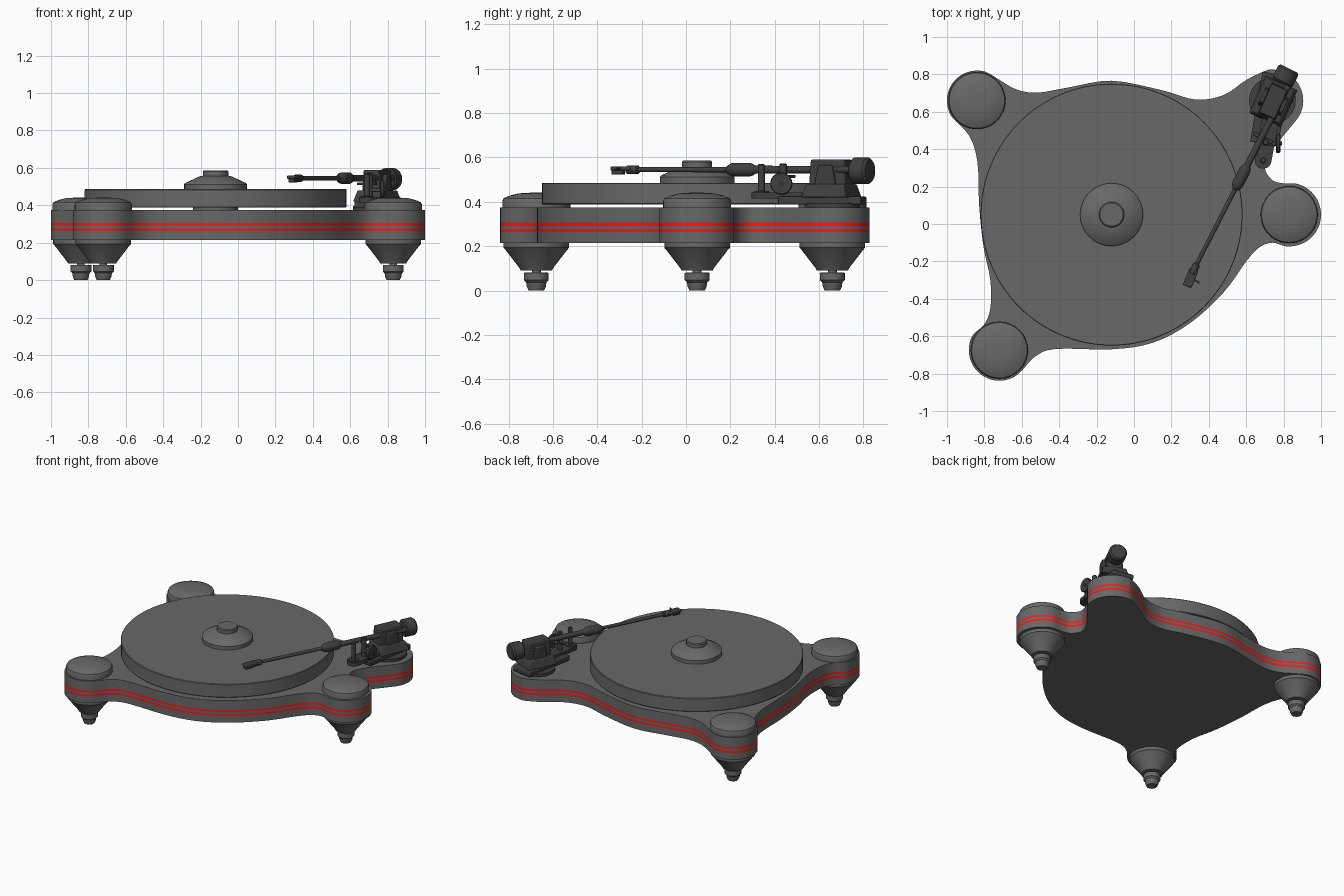
import bpy, bmesh
from math import sin, cos, pi, radians
from mathutils import Vector, Matrix

if "Cube" in bpy.data.objects:
    bpy.data.objects.remove(bpy.data.objects["Cube"])


def material(name, rgb):
    m = bpy.data.materials.new(name)
    m.diffuse_color = (*rgb, 1)
    m.use_nodes = True
    m.node_tree.nodes["Principled BSDF"].inputs["Base Color"].default_value = m.diffuse_color
    return m


GREY = material("graphite", (0.14, 0.14, 0.14))
DARK = material("dark_metal", (0.05, 0.05, 0.05))
RED = material("red_stripe", (0.9, 0.01, 0.01))


def loft(name, rings, mats=(GREY,), red_bands=(), matrix=None):
    """Skin a stack of equal-length rings and cap both ends."""
    bm = bmesh.new()
    rows = [[bm.verts.new(p) for p in ring] for ring in rings]
    n = len(rows[0])
    for k, (a, b) in enumerate(zip(rows, rows[1:])):
        for i in range(n):
            j = (i + 1) % n
            f = bm.faces.new((a[i], a[j], b[j], b[i]))
            f.material_index = 1 if k in red_bands else 0
    bm.faces.new(rows[0][::-1])
    bm.faces.new(rows[-1])
    bmesh.ops.recalc_face_normals(bm, faces=bm.faces[:])
    me = bpy.data.meshes.new(name)
    bm.to_mesh(me)
    bm.free()
    for m in mats:
        me.materials.append(m)
    ob = bpy.data.objects.new(name, me)
    if matrix is not None:
        ob.matrix_world = matrix
    bpy.context.collection.objects.link(ob)
    return ob


def circle(r, z, n):
    return [(r * cos(2 * pi * i / n), r * sin(2 * pi * i / n), z) for i in range(n)]


def lathe(name, profile, loc=(0, 0, 0), n=48, mat=GREY, axis=(0, 0, 1)):
    rot = Vector((0, 0, 1)).rotation_difference(Vector(axis)).to_matrix().to_4x4()
    return loft(name, [circle(r, z, n) for r, z in profile], (mat,),
                matrix=Matrix.Translation(loc) @ rot)


def block(name, size, loc, angle=0, taper=(1, 1), bevel=0.006):
    """Box along local x, turned about z, with an optional tapered top."""
    x, y, z = (s / 2 for s in size)
    rings = [[(sx * x * tx, sy * y * ty, h) for sx, sy in ((-1, -1), (1, -1), (1, 1), (-1, 1))]
             for h, tx, ty in ((-z, 1, 1), (z, *taper))]
    ob = loft(name, rings, (DARK,), matrix=Matrix.Translation(loc) @ Matrix.Rotation(angle, 4, 'Z'))
    b = ob.modifiers.new("bevel", 'BEVEL')
    b.width, b.segments = bevel, 2
    return ob


def arc(c, r, a0, a1, n=9):
    return [(c[0] + r * cos(radians(a0 + (a1 - a0) * i / (n - 1))),
             c[1] + r * sin(radians(a0 + (a1 - a0) * i / (n - 1)))) for i in range(n)]


def spline(pts, sub=4):
    """Closed Catmull-Rom curve through the points."""
    v = [Vector(p) for p in pts]
    out = []
    for i in range(len(v)):
        a, b, c, d = (v[(i + k) % len(v)] for k in (-1, 0, 1, 2))
        for s in range(sub):
            t = s / sub
            out.append(0.5 * (2 * b + (c - a) * t + (2 * a - 5 * b + 4 * c - d) * t * t
                              + (3 * b - a - 3 * c + d) * t ** 3))
    return out


# plinth with four lobes and two red stripes
RIGHT, BACK, FRONT, POD = (0.83, 0.05), (-0.84, 0.66), (-0.72, -0.675), (0.74, 0.66)
outline = spline(
    arc(RIGHT, 0.17, -95, 100)
    + [(0.74, 0.235), (0.70, 0.30), (0.735, 0.39), (0.81, 0.485)]
    + arc(POD, 0.165, -35, 100)
    + [(0.60, 0.77), (0.48, 0.69), (0.33, 0.665), (0.15, 0.715), (-0.12, 0.766),
       (-0.35, 0.73), (-0.52, 0.702), (-0.63, 0.72), (-0.71, 0.765)]
    + arc(BACK, 0.16, 70, 215)
    + [(-0.88, 0.47), (-0.837, 0.33), (-0.828, 0.1), (-0.805, -0.12),
       (-0.768, -0.3), (-0.768, -0.45), (-0.80, -0.535)]
    + arc(FRONT, 0.163, 150, 320)
    + [(-0.53, -0.71), (-0.42, -0.668), (-0.12, -0.67), (0.1, -0.635),
       (0.3, -0.53), (0.48, -0.365), (0.6, -0.2), (0.67, -0.125), (0.74, -0.10)])
levels = (0.215, 0.263, 0.277, 0.292, 0.306, 0.375)
loft("plinth", [[(p.x, p.y, z) for p in outline] for z in levels], (GREY, RED), (1, 3))

# feet: domed cap above, cone and spike below each of three lobes
for label, (x, y) in (("right", RIGHT), ("back_left", BACK), ("front_left", FRONT)):
    lathe(label + "_cap", [(0.153, 0.37), (0.153, 0.405), (0.148, 0.416), (0.12, 0.428),
                           (0.08, 0.438), (0.03, 0.441)], (x, y, 0))
    lathe(label + "_foot_cone", [(0.148, 0.22), (0.148, 0.193), (0.138, 0.182),
                                 (0.075, 0.10), (0.07, 0.09)], (x, y, 0))
    lathe(label + "_foot_spike", [(0.02, 0.10), (0.02, 0.082), (0.056, 0.08), (0.056, 0.047),
                                  (0.046, 0.037), (0.043, 0.018), (0.035, 0.0)], (x, y, 0), 32)

# platter, bearing, record clamp
C = (-0.12, 0.05, 0)
lathe("platter_bearing", [(0.12, 0.37), (0.12, 0.395)], C)
lathe("platter", [(0.697, 0.389), (0.70, 0.392), (0.70, 0.482), (0.697, 0.486)], C, 128)
lathe("record_clamp", [(0.168, 0.485), (0.168, 0.512), (0.16, 0.52), (0.085, 0.555), (0.068, 0.557),
                       (0.068, 0.58), (0.062, 0.586)], C, 64)

# tonearm base: mounting disc, long plate, round-ended rest bracket
lathe("arm_mount_disc", [(0.125, 0.37), (0.125, 0.395)], (*POD, 0), mat=DARK)
block("arm_base_plate", (0.38, 0.15, 0.036), (0.728, 0.615, 0.405), radians(80))
bracket = arc((0.69, 0.34), 0.045, 170, 350) + arc((0.73, 0.56), 0.045, -10, 170)
loft("rest_bracket", [[(x, y, z) for x, y in bracket] for z in (0.415, 0.442)], (DARK,))

# arm pivot housing: tapered foot, two cheeks and the bearing block between them
d = Vector((0.456, 0.89, 0)).normalized()
side = Vector((d.y, -d.x, 0))
ang = radians(66)
pivot = Vector((0.745, 0.655, 0))
block("pivot_foot", (0.22, 0.19, 0.06), pivot + Vector((0, 0, 0.45)), ang, (0.85, 0.8))
block("pivot_block", (0.18, 0.10, 0.12), pivot + Vector((0, 0, 0.53)), ang, (0.92, 0.9))
for i, s in enumerate((-1, 1)):
    block(f"pivot_cheek_{i + 1}", (0.11, 0.022, 0.10), pivot + side * s * 0.058 + Vector((0, 0, 0.515)),
          ang, (0.6, 1))

# tonearm: tube with thick grip, counterweight, angled headshell and finger lift
tip = Vector((0.325, -0.235, 0.545))
lathe("arm_tube", [(0.011, 0), (0.012, 0.47), (0.018, 0.475), (0.029, 0.495), (0.031, 0.51), (0.031, 0.585),
                   (0.027, 0.60), (0.018, 0.615), (0.017, 0.92), (0.017, 1.12)], tip, 24, DARK, d)
lathe("counterweight", [(0.052, -0.045), (0.06, -0.037), (0.06, 0.028), (0.05, 0.04)],
      (0.812, 0.795, 0.54), 40, DARK, d)
lathe("headshell_collar", [(0.017, -0.035), (0.02, -0.03), (0.02, 0.02), (0.015, 0.025)],
      tip, 20, DARK, d)
block("headshell", (0.10, 0.05, 0.018), (0.302, -0.288, 0.55), radians(68))
block("cartridge", (0.055, 0.034, 0.026), (0.295, -0.305, 0.536), radians(68), bevel=0.003)
block("finger_lift", (0.045, 0.01, 0.008), (0.33, -0.303, 0.55), radians(-30), bevel=0.002)

# arm rest posts, lift rail and anti-skate dial
lathe("rest_post", [(0.034, 0.44), (0.034, 0.448), (0.016, 0.45), (0.016, 0.565), (0.012, 0.57)],
      (0.69, 0.34, 0), 20, DARK)
lathe("lift_post", [(0.017, 0.43), (0.017, 0.568), (0.013, 0.573)], (0.705, 0.438, 0), 20, DARK)
block("lift_rail", (0.11, 0.022, 0.014), (0.69, 0.46, 0.515), radians(-27), bevel=0.003)
lathe("dial_shaft", [(0.01, 0), (0.01, 0.10)], (0.69, 0.43, 0.48), 16, DARK, (1, 0, 0))
lathe("dial", [(0.046, -0.01), (0.05, -0.006), (0.05, 0.008), (0.046, 0.012)],
      (0.77, 0.43, 0.482), 32, DARK, (1, 0, 0))

# smooth shading with crisp edges
for ob in bpy.context.collection.objects:
    ob.select_set(True)
    bpy.context.view_layer.objects.active = ob
bpy.ops.object.shade_smooth_by_angle(angle=radians(30))
